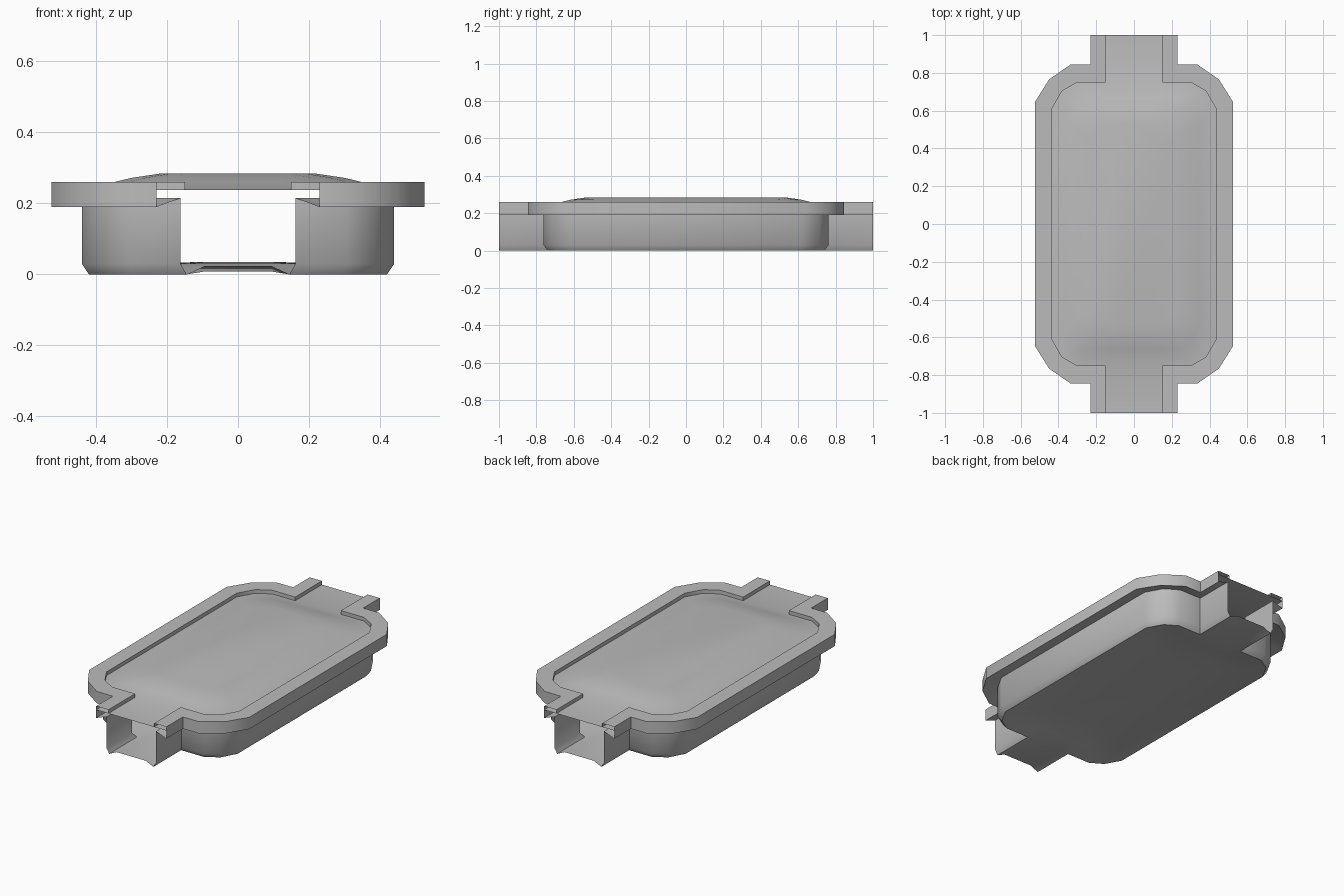
import bpy
import bmesh
import math

cube = bpy.data.objects.get("Cube")
if cube:
    bpy.data.objects.remove(cube, do_unlink=True)

grey = bpy.data.materials.new("plain grey")
grey.use_nodes = True
COLOUR = (0.5, 0.5, 0.5, 1)
grey.diffuse_color = COLOUR
grey.node_tree.nodes["Principled BSDF"].inputs["Base Color"].default_value = COLOUR

# Quarter outlines, from the spout mouth round the corner to the long side
RIM_OUTER = [(.23, 1), (.23, .845), (.335, .845), (.45, .765), (.525, .645)]
RIM_INNER = [(.15, 1), (.15, .75), (.30, .75), (.38, .705), (.435, .61)]
WALL = [(.162, 1), (.162, .762), (.305, .762), (.385, .713), (.44, .615)]
FOOT = [(.145, 1), (.145, .74), (.295, .74), (.37, .695), (.42, .605)]


def side_path(quarter):
    """Whole +x side, running from the front mouth to the back mouth."""
    return [(x, -y) for x, y in quarter] + quarter[::-1]


def closed_ring(quarter):
    """Full anticlockwise ring from a quarter outline."""
    right = side_path(quarter)
    return right + [(-x, -y) for x, y in right]


def add_faces(bm, rows, closed=False, flip=False):
    """Skin between consecutive rows of points."""
    grid = [[bm.verts.new(p) for p in row] for row in rows]
    count = len(rows[0])
    for a, b in zip(grid, grid[1:]):
        for i in range(count if closed else count - 1):
            j = (i + 1) % count
            face = [a[i], a[j], b[j], b[i]]
            bm.faces.new(face[::-1] if flip else face)
    return grid


def add_sides(bm, profile):
    """Skin a list of (outline, height) rows on both sides."""
    for s in (1, -1):
        rows = [[(s * x, y, z) for x, y in side_path(q)] for q, z in profile]
        add_faces(bm, rows, flip=s > 0)


def finish(name, bm):
    bmesh.ops.remove_doubles(bm, verts=bm.verts, dist=0.0005)
    mesh = bpy.data.meshes.new(name)
    bm.to_mesh(mesh)
    bm.free()
    mesh.materials.append(grey)
    obj = bpy.data.objects.new(name, mesh)
    bpy.context.collection.objects.link(obj)
    bpy.ops.object.select_all(action='DESELECT')
    obj.select_set(True)
    bpy.context.view_layer.objects.active = obj
    bpy.ops.object.shade_smooth_by_angle(angle=math.radians(40))


def inset(ring, d, z):
    """Shrink a ring towards the middle by d on both axes."""
    wide = max(x for x, y in ring)
    long = max(y for x, y in ring)
    return [(x * (1 - d / wide), y * (1 - d / long), z) for x, y in ring]


# Hollow rim with a sloped underside, open at the spout mouths
LID_Z = 0.238
bm = bmesh.new()
add_sides(bm, [(RIM_INNER, LID_Z), (RIM_INNER, .26), (RIM_OUTER, .26),
               (RIM_OUTER, .19), (WALL, .215)])
finish("rim", bm)

# Lid: domed centre, spout covers and the flange held inside the rim
bm = bmesh.new()
ring = closed_ring(RIM_INNER[1:])
rings = [inset(ring, d, z) for d, z in
         ((0, LID_Z), (.085, .26), (.135, .272), (.215, .284))]
grid = add_faces(bm, rings, closed=True)
bm.faces.new(grid[-1])
for s in (1, -1):
    add_faces(bm, [[(-.15, s * .75, LID_Z), (.15, s * .75, LID_Z)],
                   [(-.15, s, LID_Z), (.15, s, LID_Z)]], flip=s < 0)
add_sides(bm, [(RIM_INNER, LID_Z), (RIM_OUTER, LID_Z)])
finish("domed_lid", bm)

# Tray: walls, chamfered foot, hollowed underside and spout floors
bm = bmesh.new()
add_sides(bm, [(WALL, .215), (WALL, .03), (FOOT, 0)])
ring = closed_ring([(.095, .74)] + FOOT[1:])
edge = [(x, y, .008 if abs(x) < .1 else 0) for x, y in ring]
rings = [edge] + [inset(ring, d, z) for d, z in
                  ((.1, .02), (.2, .03), (.3, .035))]
grid = add_faces(bm, rings, closed=True, flip=True)
bm.faces.new(grid[-1][::-1])
for s in (1, -1):
    across = (-.145, -.095, .095, .145)
    inner = [(x, s * .74, .008 if abs(x) < .1 else 0) for x in across]
    mouth = [(x, s, .023 if abs(x) < .1 else 0) for x in across]
    add_faces(bm, [inner, mouth], flip=s > 0)
finish("tray", bm)
